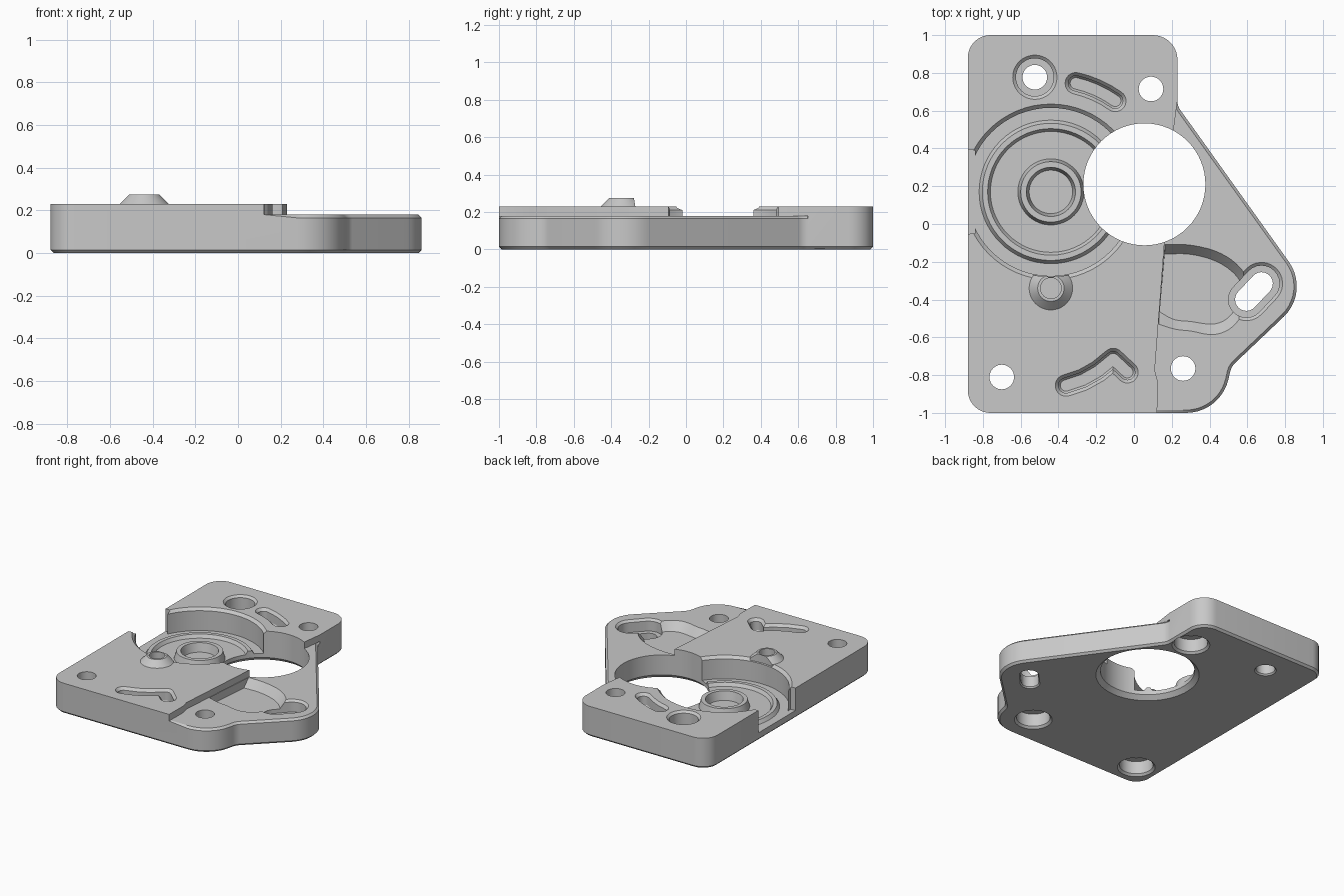
import bpy, bmesh, math
from mathutils import Vector

if "Cube" in bpy.data.objects:
    bpy.data.objects.remove(bpy.data.objects["Cube"], do_unlink=True)

metal = bpy.data.materials.new("machined grey metal")
metal.use_nodes = True
GREY = (0.58, 0.58, 0.58, 1)
metal.diffuse_color = GREY
metal.node_tree.nodes["Principled BSDF"].inputs["Base Color"].default_value = GREY


def circle(x, y, r, n=64):
    return [(x + r * math.cos(math.tau * i / n), y + r * math.sin(math.tau * i / n)) for i in range(n)]


def rounded(corners, n=10):
    """Outline of a polygon whose corners (x, y, radius) are rounded."""
    out = []
    for i, (x, y, r) in enumerate(corners):
        p = Vector((x, y))
        a = (Vector(corners[i - 1][:2]) - p).normalized()
        b = (Vector(corners[(i + 1) % len(corners)][:2]) - p).normalized()
        half = a.angle(b) / 2
        centre = p + (a + b).normalized() * r / math.sin(half)
        start = (p + a * r / math.tan(half) - centre).normalized()
        end = (p + b * r / math.tan(half) - centre).normalized()
        for k in range(n + 1):
            out.append(tuple(centre + start.slerp(end, k / n).normalized() * r))
    return out


def softened(path, rounds=2):
    """Open path with its inner corners cut repeatedly."""
    pts = [Vector(p) for p in path]
    for _ in range(rounds):
        new = [pts[0]]
        for a, b in zip(pts, pts[1:]):
            new += [a.lerp(b, 0.25), a.lerp(b, 0.75)]
        pts = new + [pts[-1]]
    return [tuple(p) for p in pts]


def stroke(path, r, n=12):
    """Round-ended outline of constant width around a path."""
    pts = [Vector(p) for p in path]
    loop = pts + pts[-2:0:-1]
    out = []
    for i, p in enumerate(loop):
        d0 = (p - loop[i - 1]).normalized()
        d1 = (loop[(i + 1) % len(loop)] - p).normalized()
        n0, n1 = Vector((d0.y, -d0.x)), Vector((d1.y, -d1.x))
        a0 = math.atan2(n0.y, n0.x)
        turn = math.atan2(d0.cross(d1), d0.dot(d1))
        if d0.dot(d1) < -0.999:
            turn = math.pi
        if turn > 0.01:
            angles = [a0 + turn * k / n for k in range(n + 1)]
            out += [(p.x + r * math.cos(a), p.y + r * math.sin(a)) for a in angles]
        else:
            out.append(tuple(p + (n0 + n1) * r / (1 + n0.dot(n1))))
    return out


def loft(name, layers):
    """Closed solid through matching outlines, given as (z, outline)."""
    bm = bmesh.new()
    rings = [[bm.verts.new((x, y, z)) for x, y in outline] for z, outline in layers]
    count = len(rings[0])
    for low, high in zip(rings, rings[1:]):
        for i in range(count):
            j = (i + 1) % count
            bm.faces.new((low[i], low[j], high[j], high[i]))
    bm.faces.new(rings[0][::-1])
    bm.faces.new(rings[-1])
    bmesh.ops.recalc_face_normals(bm, faces=bm.faces[:])
    mesh = bpy.data.meshes.new(name)
    bm.to_mesh(mesh)
    bm.free()
    obj = bpy.data.objects.new(name, mesh)
    mesh.materials.append(metal)
    bpy.context.collection.objects.link(obj)
    return obj


def turned(name, x, y, profile):
    return loft(name, [(z, circle(x, y, r)) for r, z in profile])


def cut(cutter, *targets):
    for obj in targets:
        bpy.context.view_layer.objects.active = obj
        mod = obj.modifiers.new("cut", 'BOOLEAN')
        mod.operation, mod.solver, mod.object = 'DIFFERENCE', 'EXACT', cutter
        bpy.ops.object.modifier_apply(modifier=mod.name)
    bpy.data.objects.remove(cutter, do_unlink=True)


def chamfer(obj, z, width):
    """Chamfer the convex rim edges lying at height z."""
    bm = bmesh.new()
    bm.from_mesh(obj.data)
    rim = [e for e in bm.edges if all(abs(v.co.z - z) < 1e-4 for v in e.verts)
           and e.is_convex and e.calc_face_angle(0) > 1]
    bmesh.ops.bevel(bm, geom=rim, offset=width, segments=1, affect='EDGES')
    bm.to_mesh(obj.data)
    bm.free()


TOP, LOW, FLOOR = 0.23, 0.18, 0.06

# Plate body with its lowered right-hand step
outline = rounded([(-0.88, 1, 0.12), (0.23, 1, 0.13), (0.23, 0.625, 0.08), (0.933, -0.358, 0.223),
                   (0.515, -0.755, 0.1), (0.46, -1, 0.23), (-0.88, -1, 0.12)])
plate = loft("plate", [(0, outline), (TOP, outline)])
step = [(0.12, -1.2), (0.125, -0.83), (0.11, -0.775), (0.16, -0.116), (0.21, 0.5),
        (0.236, 0.7), (1.2, 0.7), (1.2, -1.2)]
cut(loft("step_cutter", [(LOW, step), (0.4, step)]), plate)
chamfer(plate, 0, 0.015)
chamfer(plate, LOW, 0.015)

# Conical locating post beside the round recess
PX, PY = -0.44, -0.34
post = turned("locating_post", PX, PY, [(0.115, 0.1), (0.115, TOP), (0.07, 0.275)])
CX, CY = -0.44, 0.17
cut(turned("post_trim", CX, CY, [(0.45, 0), (0.45, 0.4)]), post)

# Round recess with raised ring and central hollow boss, open on the left side
cut(turned("recess_cutter", CX, CY, [
    (0.115, 0.05), (0.13, 0.115), (0.16, 0.115), (0.175, FLOOR), (0.32, FLOOR), (0.335, 0.085),
    (0.363, 0.085), (0.38, FLOOR), (0.445, FLOOR), (0.445, 0.21), (0.465, TOP), (0.465, 0.4)]), plate)
notch = [(-1, -0.06), (-0.842, -0.05), (-0.842, 0.39), (-1, 0.4)]
cut(loft("notch_cutter", [(FLOOR, notch), (0.4, notch)]), plate)
cut(turned("post_bore", PX, PY, [(0.055, 0.12), (0.055, 0.4)]), plate, post)

# Shallow sloped pocket on the step
rim = softened([(0.165, -0.108), (0.3, -0.108), (0.45, -0.145), (0.56, -0.22), (0.62, -0.32), (0.6, -0.44),
                (0.53, -0.545), (0.45, -0.585), (0.38, -0.585), (0.3, -0.565), (0.22, -0.56), (0.131, -0.53)])
bed = softened([(0.162, -0.16), (0.29, -0.155), (0.43, -0.19), (0.53, -0.255), (0.58, -0.33), (0.56, -0.42),
                (0.5, -0.5), (0.44, -0.53), (0.38, -0.53), (0.3, -0.515), (0.21, -0.51), (0.136, -0.465)])
cut(loft("pocket_cutter", [(0.12, bed), (LOW, rim), (0.22, rim)]), plate)

# Large through bore, chamfered underneath
cut(turned("bore_cutter", 0.055, 0.21, [(0.365, -0.01), (0.323, 0.03), (0.323, 0.4)]), plate)

# Bolt holes: three counterbored below, one counterbored on top
for x, y in [(0.09, 0.715), (-0.7, -0.81), (0.26, -0.765)]:
    cut(turned("bolt_cutter", x, y, [(0.14, -0.01), (0.115, 0.015), (0.115, 0.11),
                                     (0.065, 0.11), (0.065, 0.4)]), plate)
cut(turned("dowel_cutter", -0.525, 0.777, [(0.085, -0.01), (0.065, 0.01), (0.065, 0.1), (0.1, 0.1),
                                           (0.1, 0.215), (0.117, TOP), (0.117, 0.4)]), plate)

# Adjusting slot with a wide upper seat
slot = [(0.595, -0.4), (0.675, -0.315)]
cut(loft("slot_cutter", [(z, stroke(slot, r)) for r, z in [
    (0.075, -0.01), (0.06, 0.01), (0.06, 0.09), (0.095, 0.09), (0.095, 0.165), (0.112, LOW), (0.112, 0.3)]]), plate)

# Two blind grooves in the top face
arc = [(CX + 0.59 * math.cos(a), CY + 0.59 * math.sin(a)) for a in (1.345, 1.25, 1.15, 1.05, 0.955)]
hook = [(-0.36, -0.855), (-0.27, -0.825), (-0.19, -0.78), (-0.11, -0.715), (-0.035, -0.785)]
for path in (arc, hook):
    cut(loft("groove_cutter", [(z, stroke(path, r)) for r, z in [
        (0.03, 0.13), (0.04, 0.145), (0.04, 0.21), (0.057, TOP), (0.057, 0.4)]]), plate)

# Smooth the round walls, keep machined edges crisp
for obj in (plate, post):
    bpy.ops.object.select_all(action='DESELECT')
    obj.select_set(True)
    bpy.context.view_layer.objects.active = obj
    bpy.ops.object.shade_smooth_by_angle(angle=math.radians(25))
